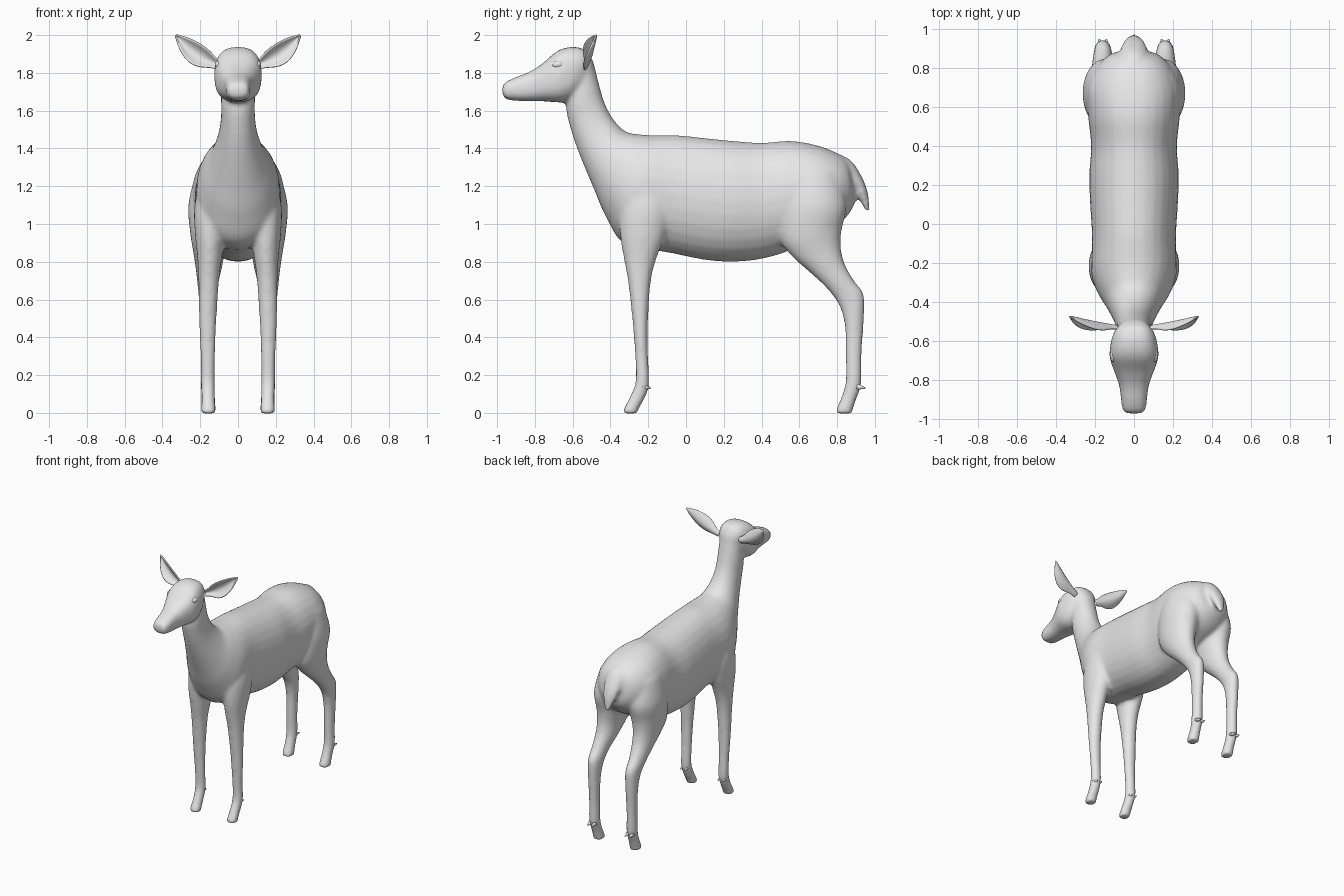
import bpy
import bmesh
import math
from mathutils import Vector, Matrix

cube = bpy.data.objects.get("Cube")
if cube:
    bpy.data.objects.remove(cube, do_unlink=True)

# One plain coat colour
coat = bpy.data.materials.new("light_grey_coat")
coat.use_nodes = True
GREY = (0.8, 0.8, 0.8, 1.0)
coat.diffuse_color = GREY
coat.node_tree.nodes["Principled BSDF"].inputs["Base Color"].default_value = GREY


def finish(bm, name):
    """Turn a bmesh into a named, smooth, coloured object."""
    bmesh.ops.recalc_face_normals(bm, faces=bm.faces)
    for face in bm.faces:
        face.smooth = True
    mesh = bpy.data.meshes.new(name)
    bm.to_mesh(mesh)
    bm.free()
    mesh.materials.append(coat)
    obj = bpy.data.objects.new(name, mesh)
    bpy.context.collection.objects.link(obj)
    return obj


def spline(points, t):
    """Catmull-Rom value of a list of vectors at parameter t."""
    last = len(points) - 1
    i = min(int(t), last - 1)
    u = t - i
    a, b = points[max(i - 1, 0)], points[i]
    c, d = points[i + 1], points[min(i + 2, last)]
    return [q + 0.5 * u * (r - p + u * (2 * p - 5 * q + 4 * r - s
            + u * (3 * (q - r) + s - p))) for p, q, r, s in zip(a, b, c, d)]


def loft(bm, rings, side=1, x=0, power=2.0, grow=0.0, steps=5, segments=28):
    """Closed tube; each ring is (y, z of one edge, y, z of the other, half width)."""
    loops = []
    for k in range((len(rings) - 1) * steps + 1):
        ay, az, by, bz, width, *shift = spline(rings, k / steps)
        centre = Vector((side * (shift[0] if shift else x), (ay + by) / 2, (az + bz) / 2))
        half = Vector((0, ay - by, az - bz)) / 2
        half += half.normalized() * grow
        loop = []
        for j in range(segments):
            angle = math.tau * j / segments
            c, s = math.cos(angle), math.sin(angle)
            c = math.copysign(abs(c) ** (2 / power), c)
            s = math.copysign(abs(s) ** (2 / power), s)
            loop.append(bm.verts.new(centre + Vector(((width + grow) * c, 0, 0)) + half * s))
        loops.append(loop)
    for lower, upper in zip(loops, loops[1:]):
        for j in range(segments):
            n = (j + 1) % segments
            bm.faces.new((lower[j], lower[n], upper[n], upper[j]))
    bm.faces.new(loops[0])
    bm.faces.new(loops[-1])


# Neck and trunk, from nape to rump
trunk = [
    (-.49, 1.86, -.61, 1.72, .085),
    (-.46, 1.74, -.635, 1.62, .09),
    (-.43, 1.64, -.61, 1.5, .09),
    (-.385, 1.555, -.565, 1.37, .105),
    (-.32, 1.49, -.49, 1.19, .145),
    (-.25, 1.475, -.42, 1.03, .19),
    (-.17, 1.47, -.32, .89, .22),
    (-.05, 1.47, -.1, .85, .215),
    (.1, 1.455, .1, .81, .225),
    (.25, 1.44, .25, .8, .23),
    (.4, 1.43, .4, .815, .22),
    (.55, 1.44, .55, .86, .235),
    (.68, 1.42, .68, .93, .235),
    (.78, 1.385, .81, 1.0, .195),
    (.85, 1.34, .88, 1.08, .13),
    (.875, 1.28, .895, 1.14, .06),
]

# Head, from the back of the skull to the nose
head = [
    (-.49, 1.86, -.55, 1.72, .07),
    (-.53, 1.92, -.6, 1.67, .105),
    (-.6, 1.938, -.65, 1.645, .122),
    (-.68, 1.917, -.7, 1.645, .124),
    (-.76, 1.85, -.76, 1.65, .1),
    (-.83, 1.805, -.83, 1.65, .076),
    (-.9, 1.778, -.9, 1.652, .067),
    (-.95, 1.755, -.95, 1.66, .06),
    (-.972, 1.735, -.972, 1.68, .045),
]

# Short hanging tail
tail = [
    (.79, 1.375, .79, 1.28, .05),
    (.87, 1.335, .83, 1.24, .065),
    (.927, 1.25, .875, 1.2, .062),
    (.958, 1.17, .913, 1.145, .046),
    (.972, 1.07, .956, 1.065, .012),
]

# Foreleg: front edge, back edge, half width, sideways position
foreleg = [
    (-.28, 1.32, -.12, 1.32, .06, .12),
    (-.34, 1.1, -.08, 1.1, .085, .14),
    (-.345, .95, -.11, .95, .075, .148),
    (-.325, .82, -.16, .82, .06, .15),
    (-.303, .7, -.19, .7, .05, .155),
    (-.28, .5, -.205, .5, .042, .16),
    (-.265, .3, -.205, .3, .034, .16),
    (-.262, .17, -.2, .15, .033, .16),
    (-.29, .09, -.222, .08, .031, .158),
    (-.326, .02, -.255, .02, .035, .157),
    (-.327, -.003, -.258, -.003, .035, .157),
]

# Hind leg with thigh and hock
hind_leg = [
    (.53, 1.27, .8, 1.27, .09, .13),
    (.5, 1.1, .845, 1.1, .115, .143),
    (.5, .93, .82, .97, .1, .148),
    (.56, .835, .815, .88, .08, .153),
    (.66, .745, .835, .79, .065, .155),
    (.75, .66, .885, .7, .05, .16),
    (.815, .57, .938, .62, .042, .16),
    (.845, .46, .935, .46, .036, .16),
    (.85, .3, .925, .3, .032, .16),
    (.85, .17, .922, .15, .034, .16),
    (.83, .09, .9, .08, .032, .158),
    (.8, .02, .88, .02, .036, .157),
    (.8, -.003, .88, -.003, .036, .157),
]

# Skin: all the masses fused into one smooth surface
skin = bmesh.new()
loft(skin, trunk, power=2.1)
loft(skin, head, power=2.6)
loft(skin, tail, grow=.004)
for side in (1, -1):
    for leg in (foreleg, hind_leg):
        loft(skin, leg, side, grow=.005)
body = finish(skin, "body")
fuse = body.modifiers.new("fuse", 'REMESH')
fuse.mode = 'VOXEL'
fuse.voxel_size = .0125
fuse.use_smooth_shade = True
relax = body.modifiers.new("relax", 'SMOOTH')
relax.factor = .5
relax.iterations = 10


def ear(side, name):
    """Cupped leaf that opens forward."""
    bm = bmesh.new()
    root, tip = Vector((.085, -.525, 1.835)), Vector((.33, -.475, 2.0))
    across = Vector((.56, 0, -.83))
    widths = [(.022,), (.03,), (.05,), (.057,), (.05,), (.032,), (.004,)]
    rows, columns = 18, 10
    grid = []
    for i in range(rows + 1):
        t = i / rows
        w = spline(widths, t * (len(widths) - 1))[0]
        mid = root.lerp(tip, t) + across * (.022 * math.sin(math.pi * t))
        row = []
        for j in range(columns + 1):
            s = 2 * j / columns - 1
            p = mid + across * (w * s) + Vector((0, -.75 * w * s * s, 0))
            row.append(bm.verts.new((side * p.x, p.y, p.z)))
        grid.append(row)
    for a, b in zip(grid, grid[1:]):
        for j in range(columns):
            bm.faces.new((a[j], a[j + 1], b[j + 1], b[j]))
    obj = finish(bm, name)
    shell = obj.modifiers.new("thickness", 'SOLIDIFY')
    shell.thickness = .012
    shell.offset = 0
    obj.modifiers.new("soften", 'SUBSURF').levels = 1


def eye(side, name):
    """Low almond bump on the side of the head."""
    bm = bmesh.new()
    place = (Matrix.Translation((side * .104, -.675, 1.845))
             @ Matrix.Rotation(.15, 4, 'X') @ Matrix.Diagonal((.019, .034, .02, 1)))
    bmesh.ops.create_uvsphere(bm, u_segments=24, v_segments=14, radius=1, matrix=place)
    finish(bm, name)


def dewclaws(side, y, name):
    """Pair of small spurs behind the fetlock."""
    bm = bmesh.new()
    for offset in (-.018, .018):
        place = (Matrix.Translation((side * .16 + offset, y, .135))
                 @ Matrix.Rotation(math.radians(-100), 4, 'X'))
        bmesh.ops.create_cone(bm, cap_ends=True, segments=12, radius1=.016,
                              radius2=.004, depth=.045, matrix=place)
    finish(bm, name)


for side, label in ((1, "left"), (-1, "right")):
    ear(side, label + "_ear")
    eye(side, label + "_eye")
    dewclaws(side, -.21, label + "_front_dewclaws")
    dewclaws(side, .927, label + "_hind_dewclaws")
